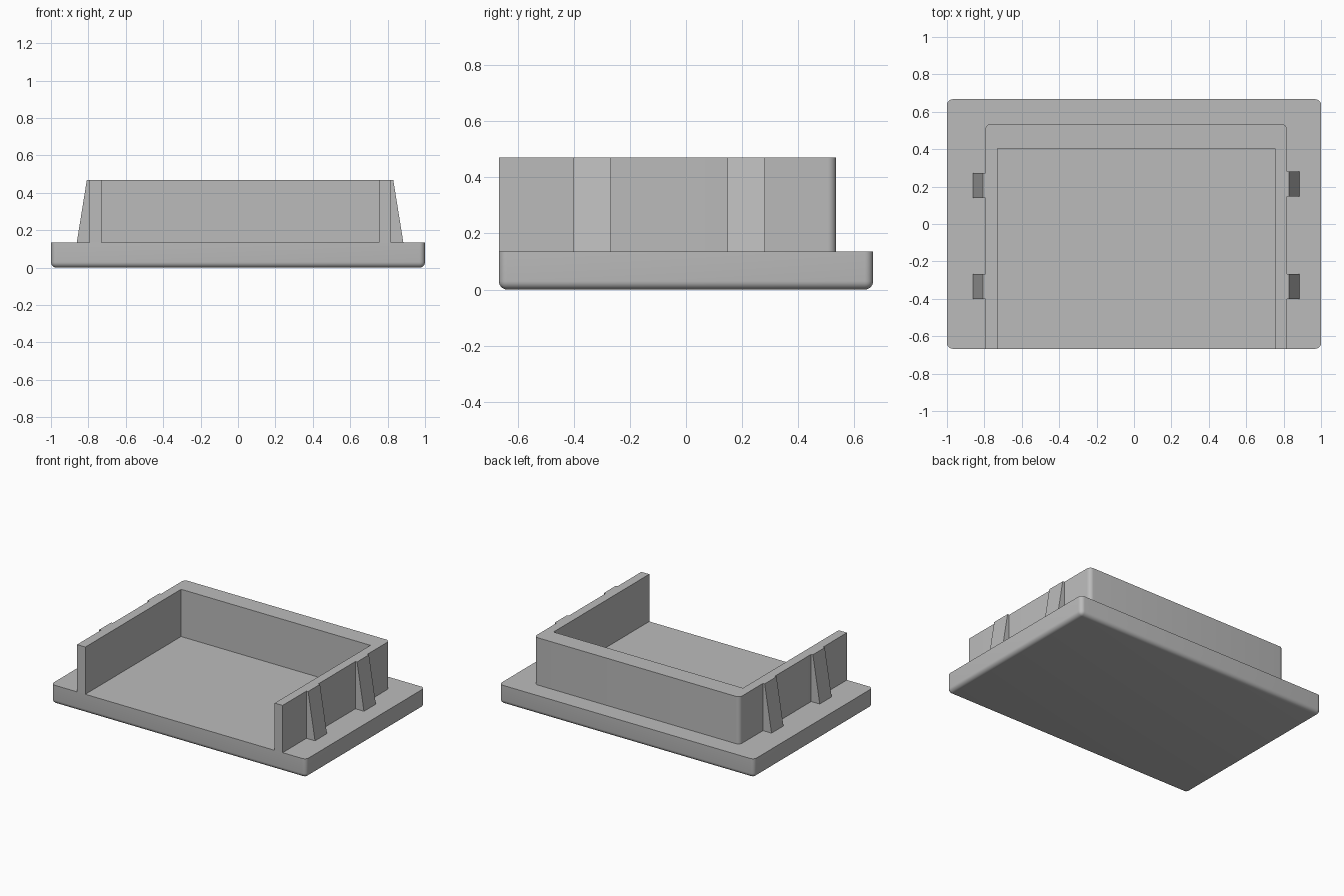
import bpy, bmesh, math
from mathutils import Vector

cube = bpy.data.objects.get("Cube")
if cube:
    bpy.data.objects.remove(cube, do_unlink=True)

grey = bpy.data.materials.new("plain grey")
grey.use_nodes = True
grey.diffuse_color = (0.5, 0.5, 0.5, 1)
grey.node_tree.nodes["Principled BSDF"].inputs["Base Color"].default_value = (0.5, 0.5, 0.5, 1)

FRONT, BACK = -0.667, 0.667
DECK, TOP = 0.135, 0.47


def prism(name, outline, direction, rounded=None, radius=0.03):
    """Extrude a closed outline; round the edges picked by the rule."""
    bm = bmesh.new()
    face = bm.faces.new([bm.verts.new(p) for p in outline])
    new = bmesh.ops.extrude_face_region(bm, geom=[face])["geom"]
    bmesh.ops.translate(bm, vec=Vector(direction),
                        verts=[v for v in new if isinstance(v, bmesh.types.BMVert)])
    bmesh.ops.recalc_face_normals(bm, faces=bm.faces)
    if rounded:
        edges = [e for e in bm.edges if rounded(*(v.co for v in e.verts))]
        bmesh.ops.bevel(bm, geom=edges, offset=radius, segments=6,
                        profile=0.5, affect='EDGES')
    mesh = bpy.data.meshes.new(name)
    bm.to_mesh(mesh)
    bm.free()
    mesh.materials.append(grey)
    obj = bpy.data.objects.new(name, mesh)
    bpy.context.collection.objects.link(obj)
    if rounded:
        bpy.ops.object.select_all(action='DESELECT')
        bpy.context.view_layer.objects.active = obj
        obj.select_set(True)
        bpy.ops.object.shade_smooth_by_angle(angle=math.radians(30))
    return obj


# Base plate: rounded corners and underside, sharp upper rim
prism("base_plate",
      [(-1, FRONT, 0), (1, FRONT, 0), (1, BACK, 0), (-1, BACK, 0)], (0, 0, DECK),
      lambda a, b: min(a.z, b.z) < 0.01)

# Three-sided wall, open at the front, with rounded outer back corners
L, R, REAR = -0.795, 0.817, 0.535
IN_L, IN_R, IN_REAR = -0.73, 0.755, 0.405
prism("u_shaped_wall",
      [(x, y, DECK) for x, y in [
          (L, FRONT), (IN_L, FRONT), (IN_L, IN_REAR), (IN_R, IN_REAR),
          (IN_R, FRONT), (R, FRONT), (R, REAR), (L, REAR)]],
      (0, 0, TOP - DECK),
      lambda a, b: abs(a.z - b.z) > 0.1 and a.y > 0.5)

# Tapered clip ribs on the outside of both side walls
for side, wall, sign, rear_y in (("right", L, -1, 0.14), ("left", R, 1, 0.148)):
    for place, y in (("front", -0.4), ("back", rear_y)):
        prism(f"{side}_{place}_rib",
              [(wall - sign * 0.01, y, DECK), (wall + sign * 0.067, y, DECK),
               (wall + sign * 0.013, y, TOP), (wall - sign * 0.01, y, TOP)],
              (0, 0.133, 0))
